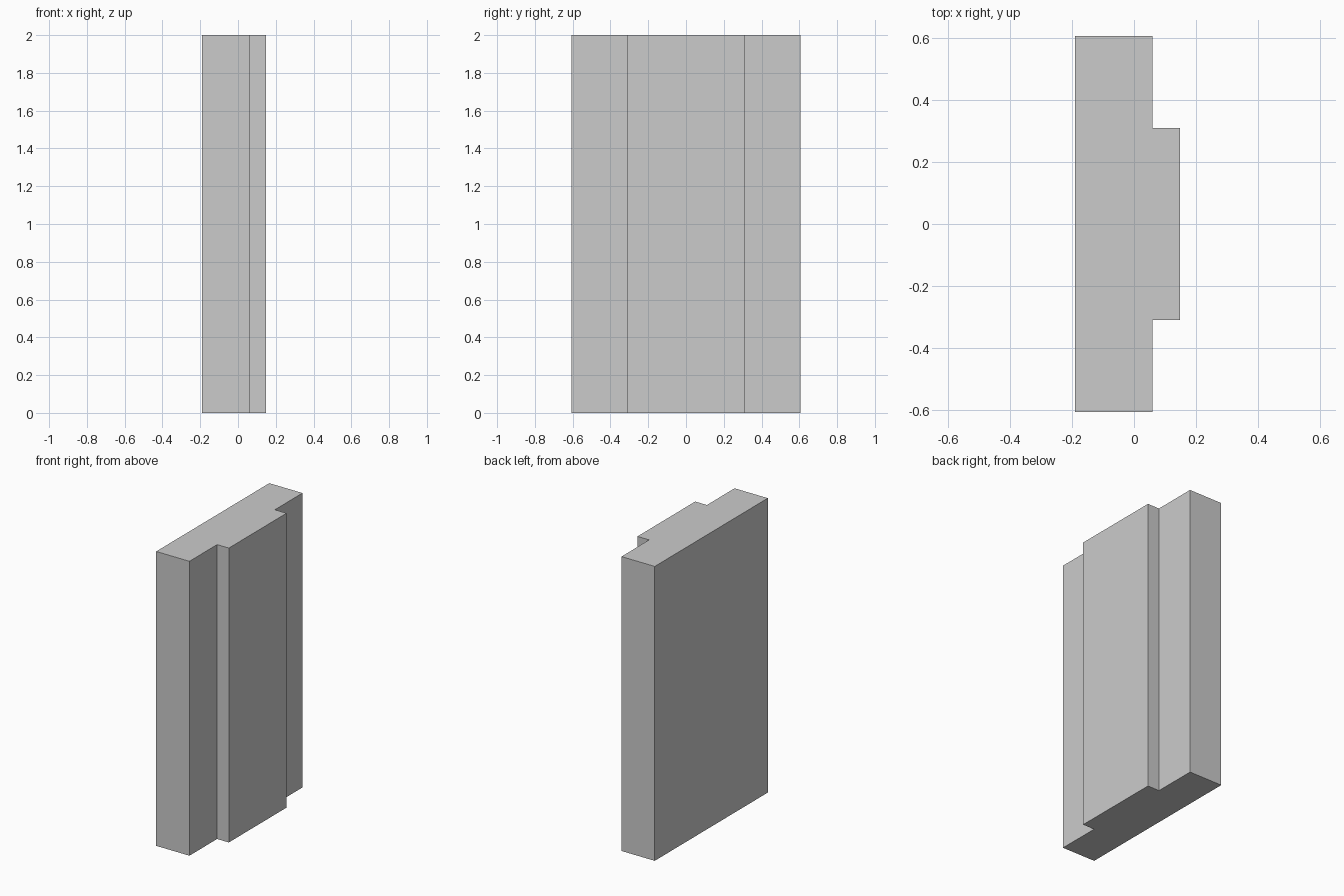
import bpy, bmesh

if "Cube" in bpy.data.objects:
    bpy.data.objects.remove(bpy.data.objects["Cube"])

BACK, STEP, FRONT = -0.19, 0.06, 0.148   # depths along x
HALF_W, HALF_RIB, HEIGHT = 0.607, 0.31, 2.0


def make_object(name, points, extrude=None):
    """One polygon, optionally extruded into a solid."""
    bm = bmesh.new()
    face = bm.faces.new([bm.verts.new(p) for p in points])
    if extrude:
        ext = bmesh.ops.extrude_face_region(bm, geom=[face], use_keep_orig=True)
        top = [v for v in ext["geom"] if isinstance(v, bmesh.types.BMVert)]
        bmesh.ops.translate(bm, verts=top, vec=extrude)
        bmesh.ops.recalc_face_normals(bm, faces=bm.faces)
    mesh = bpy.data.meshes.new(name)
    bm.to_mesh(mesh)
    bm.free()
    obj = bpy.data.objects.new(name, mesh)
    bpy.context.collection.objects.link(obj)
    return obj


# Slab with raised central rib: mirrored half profile extruded upward
half = [(BACK, HALF_W), (STEP, HALF_W), (STEP, HALF_RIB), (FRONT, HALF_RIB)]
profile = half + [(x, -y) for x, y in reversed(half)]
make_object("wall_slab", [(x, y, 0) for x, y in profile], (0, 0, HEIGHT))

# Column of five flush square panels on the rib face
S = 0.125
for i in range(5):
    z = 0.21 + 0.4 * i
    corners = [(-S, -S), (S, -S), (S, S), (-S, S)]
    make_object(f"square_panel_{i + 1}", [(FRONT + 0.001, y, z + dz) for y, dz in corners])
